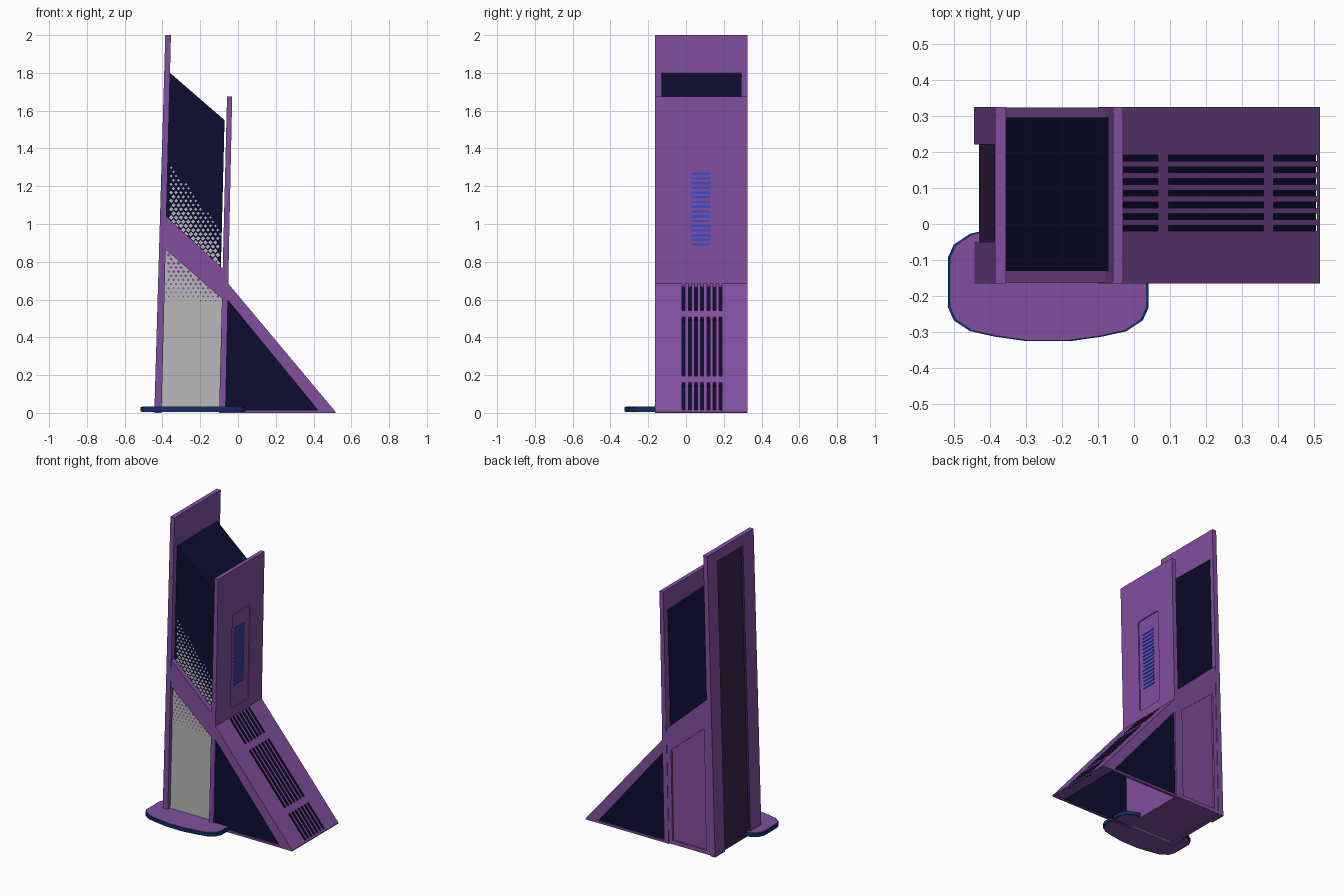
import bpy, bmesh

if "Cube" in bpy.data.objects:
    bpy.data.objects.remove(bpy.data.objects["Cube"])


def material(name, rgb):
    m = bpy.data.materials.new(name)
    m.use_nodes = True
    m.diffuse_color = (*rgb, 1)
    m.node_tree.nodes["Principled BSDF"].inputs["Base Color"].default_value = (*rgb, 1)
    return m


PURPLE = material("purple", (0.223, 0.078, 0.352))
DARK = material("dark purple", (0.045, 0.018, 0.07))
NAVY = material("navy", (0.004, 0.004, 0.029))
GREY = material("grey", (0.48, 0.48, 0.48))
BLUE = material("bright blue", (0.04, 0.075, 0.64))
RIM = material("rim blue", (0.005, 0.026, 0.145))


def finish(name, bm, mat):
    me = bpy.data.meshes.new(name)
    bm.to_mesh(me)
    bm.free()
    me.materials.append(mat)
    ob = bpy.data.objects.new(name, me)
    bpy.context.collection.objects.link(ob)
    return ob


def prisms(name, parts, mat, axis="y"):
    """Each part is (outline, start, end), extruded along the axis."""
    place = {"x": lambda p, d: (d, p[0], p[1]),
             "y": lambda p, d: (p[0], d, p[1]),
             "z": lambda p, d: (p[0], p[1], d)}[axis]
    bm = bmesh.new()
    for pts, a, b in parts:
        lo = [bm.verts.new(place(p, a)) for p in pts]
        hi = [bm.verts.new(place(p, b)) for p in pts]
        bm.faces.new(lo)
        bm.faces.new(hi[::-1])
        for i in range(len(pts)):
            j = (i + 1) % len(pts)
            bm.faces.new((lo[j], lo[i], hi[i], hi[j]))
    bmesh.ops.recalc_face_normals(bm, faces=bm.faces)
    return finish(name, bm, mat)


def cut(target, cutter):
    """Carve a pocket that keeps the cutter's colour."""
    cutter.hide_render = True
    mod = target.modifiers.new("pocket", "BOOLEAN")
    mod.operation = "DIFFERENCE"
    mod.solver = "EXACT"
    mod.material_mode = "TRANSFER"
    mod.object = cutter
    bpy.context.view_layer.objects.active = target
    bpy.ops.object.modifier_apply(modifier=mod.name)
    bpy.data.objects.remove(cutter)


# Leaning wall edges, as x at a given height
def left_out(z): return -0.443 + 0.029 * z
def left_in(z): return -0.405 + 0.025 * z
def right_in(z): return -0.1 + 0.025 * z
def right_out(z): return -0.066 + 0.021 * z


def slope(left, right):
    """Slanted line across the tower, as height at a given x."""
    return lambda x: left + (right - left) * (x + 0.385) / 0.3


FRONT, BACK = -0.165, 0.325
band_top, band_low = slope(1.03, 0.77), slope(0.86, 0.61)


def leaning(a, b, z0, z1):
    return [(a(z0), z0), (b(z0), z0), (b(z1), z1), (a(z1), z1)]


# Tall left wall with a long dark channel in its outer face
left_wall = prisms("left_wall", [(leaning(left_out, left_in, 0, 2), FRONT, BACK)], PURPLE)
channel = leaning(lambda z: left_out(z) - 0.05, lambda z: left_out(z) + 0.014, -0.1, 1.93)
cut(left_wall, prisms("channel_cutter", [(channel, -0.05, 0.22)], DARK))

# Right wall with a rounded, shallow panel
right_wall = prisms("right_wall", [(leaning(right_in, right_out, 0, 1.675), FRONT, BACK)], PURPLE)
c = 0.012
y0, y1, z0, z1 = -0.005, 0.185, 0.74, 1.37
panel = [(y0 + c, z0), (y1 - c, z0), (y1, z0 + c), (y1, z1 - c),
         (y1 - c, z1), (y0 + c, z1), (y0, z1 - c), (y0, z0 + c)]
panel_cutter = prisms("panel_cutter", [(panel, 0, 0.1)], PURPLE, "x")
for v in panel_cutter.data.vertices:
    v.co.x += right_out(v.co.z) - 0.007
cut(right_wall, panel_cutter)

# Light bars in the right wall panel
bars = []
for i in range(16):
    z = 0.885 + i * 0.025
    bars.append((leaning(lambda h: right_out(h) - 0.012, lambda h: right_out(h) - 0.002,
                         z, z + 0.012), 0.03, 0.13))
prisms("light_bars", bars, BLUE)

# Glass block between the walls, with a slanted roof
glass = [(left_in(0.95), 0.95), (right_in(0.7) - 0.01, 0.7),
         (right_in(1.55) - 0.01, 1.55), (left_in(1.8), 1.8)]
prisms("glass_block", [(glass, -0.13, 0.295)], NAVY)

# Slanted band that divides the tower
band = [(left_in(0.86), 0.865), (right_in(0.61), 0.605),
        (right_in(0.77), 0.765), (left_in(1.03), 1.04)]
prisms("slanted_band", [(band, FRONT + 0.002, BACK - 0.002)], PURPLE)

# Lower body with a recessed back panel and a grey front screen
lower = [(left_in(0), 0.004), (right_in(0), 0.004), (right_in(0.61), 0.61), (left_in(0.86), 0.87)]
body = prisms("lower_body", [(lower, -0.13, BACK - 0.003)], PURPLE)
inset = [(-0.375, 0.03), (-0.125, 0.03), (-0.115, 0.63), (-0.36, 0.84)]
cut(body, prisms("back_panel_cutter", [(inset, BACK - 0.015, BACK + 0.1)], PURPLE))
prisms("front_screen", [(lower, -0.14, -0.129)], GREY)


# Diamond dots that fade away from the slanted band
def dots(name, y, mat, start, end, size):
    bm = bmesh.new()
    for row in range(40):
        z = 0.55 + row * 0.022
        for col in range(12):
            x = -0.38 + col * 0.026 + (row % 2) * 0.013
            f = (z - start(x)) / (end(x) - start(x))
            r = size * (1 - 0.55 * f)
            if 0 < f < 1 and left_in(z) + r < x < right_in(z) - r - 0.01:
                bm.faces.new([bm.verts.new(p) for p in
                              ((x - r, y, z), (x, y, z - r), (x + r, y, z), (x, y, z + r))])
    return finish(name, bm, mat)


dots("upper_dots", -0.132, GREY, band_top, slope(1.36, 0.96), 0.014)
dots("lower_dots", -0.142, PURPLE, band_low, slope(0.6, 0.59), 0.010)

# Sloping brace with slots cut in three groups
top, tip = (-0.056, 0.69), (0.516, 0.006)
brace = prisms("brace_slope", [([top, tip, (tip[0], 0), (0.435, 0), (-0.056, 0.6)],
                                FRONT, BACK)], PURPLE)


def along(t, lift):
    return (top[0] + t * (tip[0] - top[0]), top[1] + t * (tip[1] - top[1]) + lift)


slots = []
for a, b in ((0.005, 0.215), (0.265, 0.725), (0.775, 0.985)):
    side = [along(a, -0.02), along(b, -0.02), along(b, 0.03), along(a, 0.03)]
    for i in range(7):
        y = -0.02 + i * 0.0325
        slots.append((side, y, y + 0.016))
cut(brace, prisms("slot_cutter", slots, NAVY))

# Triangular side windows of the brace and their bottom rails
triangle = [(-0.068, 0.003), (0.44, 0.003), (-0.055, 0.605)]
rail = [(-0.066, 0), (0.45, 0), (0.44, 0.014), (-0.066, 0.014)]
prisms("brace_windows", [(triangle, -0.155, -0.145), (triangle, 0.305, 0.315)], NAVY)
prisms("brace_rails", [(rail, FRONT + 0.001, -0.146), (rail, 0.306, BACK - 0.001)], PURPLE)

# Rounded foot plate with a blue rim
quarter = [(0.278, 0.07), (0.262, 0.105), (0.217, 0.135), (0.15, 0.15), (0.06, 0.163)]
half = quarter + [(-x, y) for x, y in quarter[::-1]]
oval = half + [(-x, -y) for x, y in half]


def foot(name, scale, z0, z1, mat):
    outline = [(-0.2375 + x * scale, -0.162 + y * scale) for x, y in oval]
    prisms(name, [(outline, z0, z1)], mat, "z")


foot("foot_rim", 1, 0.008, 0.032, RIM)
foot("foot_plate", 0.975, 0.006, 0.034, PURPLE)
